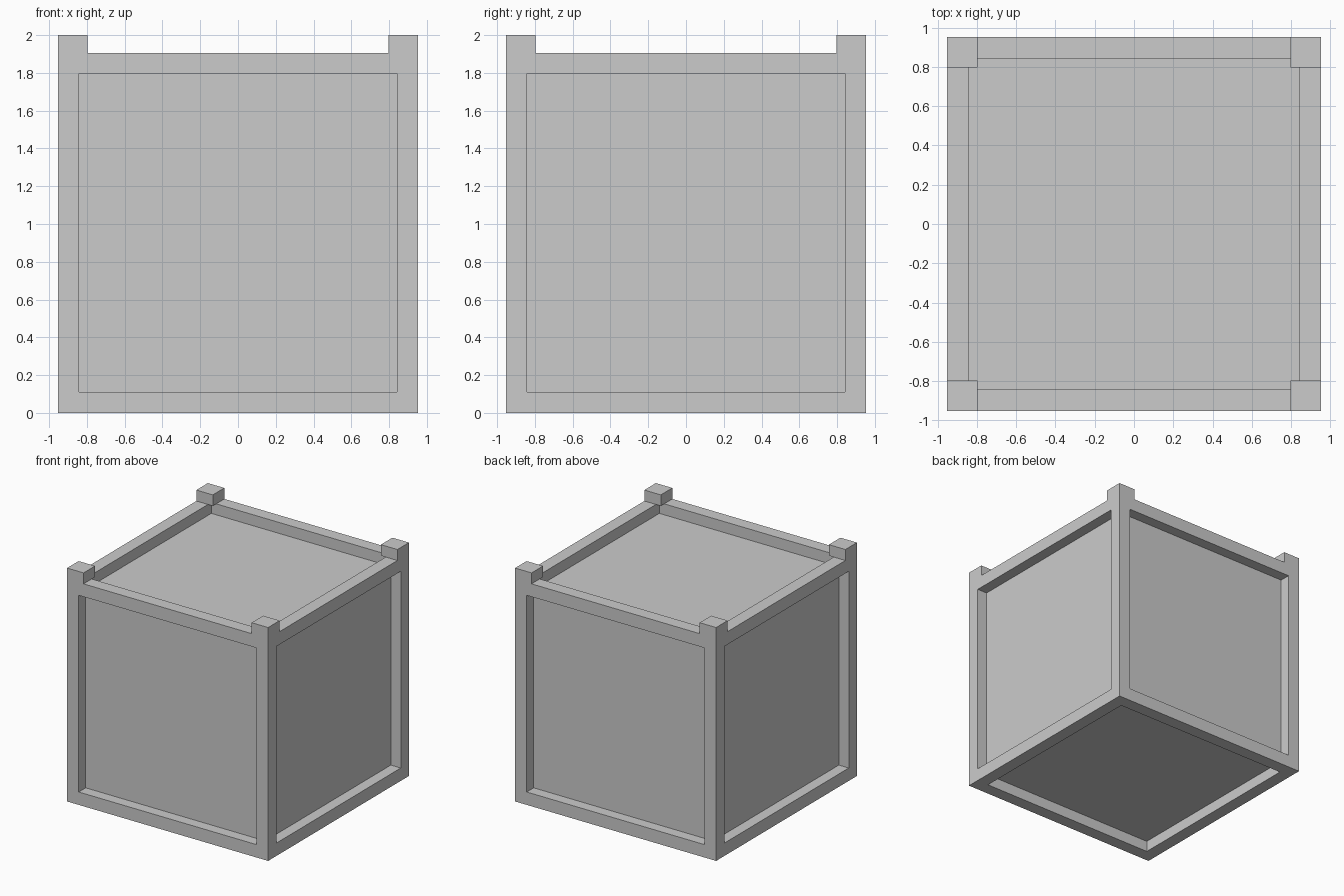
import bpy, bmesh
from mathutils import Matrix, Vector

if "Cube" in bpy.data.objects:
    bpy.data.objects.remove(bpy.data.objects["Cube"])

SIZE = 1.906    # edge of the cubic crate body
FRAME = 0.156   # width of the frame members
DEPTH = 0.094   # panel recess, also height of the corner caps


def finish(bm, name):
    bmesh.ops.recalc_face_normals(bm, faces=bm.faces)
    mesh = bpy.data.meshes.new(name)
    bm.to_mesh(mesh)
    bm.free()
    obj = bpy.data.objects.new(name, mesh)
    bpy.context.collection.objects.link(obj)
    return obj


# Crate body: cube with a recessed panel on all six sides
bm = bmesh.new()
bmesh.ops.create_cube(bm, size=SIZE, matrix=Matrix.Translation((0, 0, SIZE / 2)))
panels = list(bm.faces)
bmesh.ops.inset_individual(bm, faces=panels, thickness=FRAME)
for panel in panels:
    normal = panel.normal.copy()
    result = bmesh.ops.extrude_discrete_faces(bm, faces=[panel])
    bmesh.ops.translate(bm, verts=result["faces"][0].verts, vec=-normal * DEPTH)
finish(bm, "crate_body")

# Corner caps: the four posts rising above the top rails
offset = (SIZE - FRAME) / 2
for side_x, x in (("left", -1), ("right", 1)):
    for side_y, y in (("front", -1), ("back", 1)):
        bm = bmesh.new()
        place = Matrix.Translation((x * offset, y * offset, SIZE + DEPTH / 2))
        scale = Matrix.Diagonal((FRAME, FRAME, DEPTH, 1))
        bmesh.ops.create_cube(bm, size=1, matrix=place @ scale)
        # open underside, it rests on the body
        bottom = [f for f in bm.faces if f.calc_center_median().z < SIZE + 0.001]
        bmesh.ops.delete(bm, geom=bottom, context='FACES')
        finish(bm, f"post_cap_{side_y}_{side_x}")
